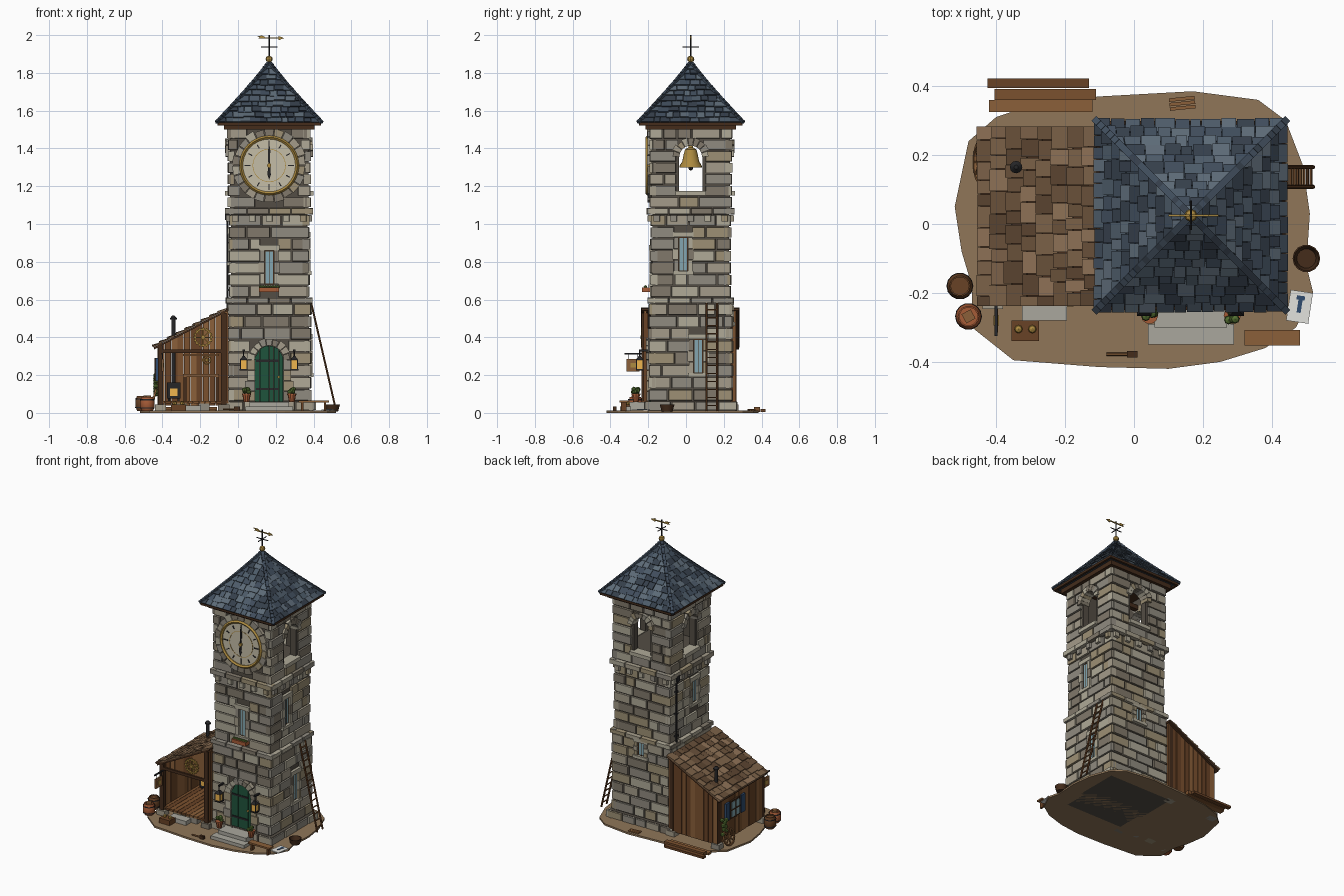
import bpy, bmesh, random
from math import pi, sin, cos, sqrt
from mathutils import Matrix, Vector

if "Cube" in bpy.data.objects:
    bpy.data.objects.remove(bpy.data.objects["Cube"])
random.seed(7)
T, R = Matrix.Translation, Matrix.Rotation
CX, CY = 0.165, 0.025
COL = dict(s0=(162,154,136), s1=(143,138,127), s2=(174,168,150), s3=(128,120,106), s4=(156,143,116), mortar=(84,78,70),
    r0=(78,91,104), r1=(66,78,92), r2=(93,106,118), r3=(56,65,76), k0=(122,97,73), k1=(104,81,60), k2=(140,112,86), k3=(90,69,51),
    w0=(122,82,50), w1=(104,68,42), w2=(138,96,60), dark=(70,48,33), iron=(42,42,44), brass=(172,138,66), cream=(196,188,166),
    green=(36,84,62), glass=(130,165,175), navy=(50,76,110), leaf=(84,110,52), clay=(165,92,58), glow=(240,180,80),
    dirt=(142,117,89), paper=(225,225,220), slab=(168,166,156))
STONE, SLATE, SHAKE, WOOD = ['s0','s1','s2','s3','s4'], ['r0','r1','r2','r3'], ['k0','k1','k2','k3'], ['w0','w1','w2']
MAT = {}
for n, c in COL.items():
    MAT[n] = bpy.data.materials.new(n)
    MAT[n].diffuse_color = [(v/255)**2.2 for v in c] + [1]
pick, rnd = random.choice, random.uniform
def F(k): return T((CX, CY, 0)) @ R(k*pi/2, 4, 'Z')   # tower side frame: u=x, outward=-y

class Part:
    def __init__(s, name): s.name, s.bm, s.ms, s.M = name, bmesh.new(), [], Matrix()
    def face(s, vs, m):
        if m not in s.ms: s.ms.append(m)
        s.bm.faces.new(vs).material_index = s.ms.index(m)
    def v(s, p): return s.bm.verts.new(s.M @ Vector(p))
    def loft(s, rings, m, closed=False):
        V = [[s.v(p) for p in r] for r in rings]; n = len(V[0])
        for a, b in list(zip(V, V[1:])) + ([(V[-1], V[0])] if closed else []):
            for i in range(n): s.face([a[i], a[(i+1) % n], b[(i+1) % n], b[i]], m)
        if not closed: s.face(V[0][::-1], m); s.face(V[-1], m)
    def box(s, c, d, m, rot=None, taper=0):
        L = T(c) @ (rot or Matrix()); x, y, z = [q/2 for q in d]   # taper narrows the -y side
        s.loft([[L @ Vector((a*(x-t), w, b*(z-t))) for a, b in ((-1,-1),(1,-1),(1,1),(-1,1))] for w, t in ((y, 0), (-y, taper))], m)
    def span(s, x0, x1, y0, y1, z0, z1, m, taper=0):
        s.box(((x0+x1)/2, (y0+y1)/2, (z0+z1)/2), (x1-x0, y1-y0, z1-z0), m, None, taper)
    def lathe(s, prof, c, m, n=12, rot=None, closed=False, a0=0):
        L = T(c) @ (rot or Matrix())
        s.loft([[L @ Vector((r*cos(a0+2*pi*i/n), r*sin(a0+2*pi*i/n), z)) for i in range(n)] for r, z in prof], m, closed)
    def rod(s, a, b, r, m, n=8):
        d = Vector(b) - Vector(a)
        s.lathe([(r, 0), (r, d.length)], a, m, n, d.to_track_quat('Z', 'Y').to_matrix().to_4x4())
    def prism(s, pts, y0, y1, m): s.loft([[(u, y, z) for u, z in pts] for y in (y0, y1)], m)
    def blob(s, c, r, m): s.lathe([(.0005, -r), (.8*r, -.6*r), (r, 0), (.8*r, .6*r), (.0005, r)], c, m, 8)
    def arc(s, uc, zc, r0, r1, a0, a1, n, y0, y1):   # voussoir stones
        for i in range(n):
            a, b = a0+(a1-a0)*(i+.04)/n, a0+(a1-a0)*(i+.96)/n; q = r1+rnd(-.006, .006)
            s.prism([(uc+r*cos(t), zc+r*sin(t)) for r, t in ((r0,a),(r0,b),(q,b),(q,a))], y0, y1-rnd(0,.005), pick(STONE))
    def done(s, smooth=False):
        bmesh.ops.recalc_face_normals(s.bm, faces=s.bm.faces[:])
        me = bpy.data.meshes.new(s.name); s.bm.to_mesh(me); s.bm.free()
        for m in s.ms: me.materials.append(MAT[m])
        o = bpy.data.objects.new(s.name, me); bpy.context.collection.objects.link(o)
        if smooth:
            bpy.context.view_layer.objects.active = o; o.select_set(True)
            bpy.ops.object.shade_smooth_by_angle(angle=.6); o.select_set(False)

# openings: centre u and half width as a function of height
def rect(u, w, z0, z1): return u, lambda z: w if z0 < z < z1 else 0
def arch(u, w, z0, zs): return u, lambda z: w if z0 < z < zs else (sqrt(max(0, w*w-(z-zs)**2)) if z >= zs else 0)
def disc(u, zc, r): return u, lambda z: sqrt(max(0, r*r-(z-zc)**2))

def courses(P, h, z0, z1, n, holes={}):
    for k in range(4):
        P.M = F(k)
        for r in range(n):
            a, b = z0+(z1-z0)*r/n, z0+(z1-z0)*(r+1)/n
            e = h+.012 if (r+k) % 2 else h-.002
            segs = [(-e, e)]
            for u, f in holes.get(k, []):
                w = max(f(a+(b-a)*q) for q in (.1, .5, .9))
                if w: segs = [t for p, q in segs for t in ((p, min(q, u-w)), (max(p, u+w), q)) if t[1]-t[0] > .012]
            for p, q in segs:
                while q-p > .005:
                    l = rnd(.07, .16); l = q-p if q-p-l < .05 else l
                    P.span(p+.002, p+l-.002, -h-rnd(.007, .014), -h+.025, a+.002, b-.002, pick(STONE), .003); p += l

# tower stonework
WIN = [(0, 0, .68, .86, .202), (1, -.04, .75, .93, .202), (1, .04, .21, .39, .212), (2, 0, .48, .57, .212), (3, .05, .8, .95, .202)]
P = Part('tower_core')
for h, a, b in ((.236, 0, .06), (.212, 0, .6), (.202, .6, 1.06), (.208, 1.05, 1.17)):
    P.span(CX-h, CX+h, CY-h, CY+h, a, b, 'mortar')
P.M = F(0); P.span(-.208, .208, -.208, -.16, 1.17, 1.53, 'mortar')
U = [(-.208, 1.17), (-.062, 1.17)] + [(-.062*cos(i*pi/10), 1.355+.062*sin(i*pi/10)) for i in range(11)] + [(.062, 1.17), (.208, 1.17), (.208, 1.53), (-.208, 1.53)]
for k in (1, 2, 3): P.M = F(k); P.prism(U, -.208, -.165, 'mortar')
P.done()
H = {k: [rect(u, .045, a-.02, b+.025) for q, u, a, b, h in WIN if q == k] for k in range(4)}
P = Part('tower_stones')
courses(P, .236, .01, .062, 1)
H[0].append(arch(0, .11, .06, .28))
courses(P, .212, .062, .58, 8, H)
courses(P, .202, .61, 1.05, 7, H)
courses(P, .208, 1.085, 1.51, 7, {0: [disc(0, 1.31, .185)], **{k: [arch(0, .075, 1.17, 1.355)] for k in (1, 2, 3)}})
for k in range(4):   # string course, corbels and ledge
    P.M = F(k)
    for i in range(4):
        P.span(-.23+.115*i, -.117+.115*i, -.23, -.19, .58, .61, pick(STONE), .003)
        P.span(-.233+.1165*i, -.118+.1165*i, -.233, -.19, 1.05, 1.085, pick(STONE), .003)
    for i in range(5): P.span(-.2+.09*i, -.16+.09*i, -.228, -.19, 1.01, 1.05, pick(STONE), .004)
    if k: P.arc(0, 1.355, .06, .098, 0, pi, 9, -.165, -.228); P.span(-.08, .08, -.235, -.165, 1.15, 1.175, 's2')
P.M = F(0)
P.arc(0, 1.31, .155, .195, 0, 2*pi, 22, -.2, -.226)
P.arc(0, .28, .077, .115, 0, pi, 9, -.2, -.233)
for i in range(4):
    for sg in (-1, 1): P.box((sg*(.096+.006*(i % 2)), -.217, .088+.055*i), (.04+.012*(i % 2), .034, .052), pick(STONE))
for k, u, a, b, h in WIN:   # window surrounds
    P.M = F(k)
    P.span(u-.055, u+.055, -h-.018, -h, b, b+.028, 's2'); P.span(u-.055, u+.055, -h-.022, -h, a-.02, a, 's2')
    for i in range(3):
        for sg in (-1, 1): P.box((u+sg*(.037+.004*(i % 2)), -h-.008, a+(b-a)*(i+.5)/3), (.024+.008*(i % 2), .018, (b-a)/3-.003), pick(STONE))
P.done()
P = Part('tower_windows')
for k, u, a, b, h in WIN:
    P.M = F(k); P.span(u-.025, u+.025, -h-.004, -h, a, b, 'dark'); P.span(u-.019, u+.019, -h-.006, -h, a+.005, b-.005, 'glass')
    P.span(u-.002, u+.002, -h-.008, -h, a, b, 'dark')
P.done()
# arched door
P = Part('door'); P.M = F(0)
for i in range(6):
    x = [-.075+.025*i+.001, -.075+.025*(i+1)-.001]
    z = [.28+sqrt(max(0, .0757**2-q*q)) for q in x]
    P.prism([(x[0], .06), (x[1], .06), (x[1], z[1]), (x[0], z[0])], -.21, -.222, 'green')
for z in (.12, .27): P.span(-.07, .05, -.226, -.21, z, z+.012, 'iron')
P.lathe([(.007, 0), (.007, .01)], (.05, -.22, .19), 'brass', 8, R(pi/2, 4, 'X'))
P.done()
P = Part('front_steps')
P.span(.06, .27, -.3, -.22, .01, .058, 'slab'); P.span(.04, .29, -.35, -.29, .01, .034, 'slab'); P.span(-.325, -.195, -.28, -.22, .01, .04, 'slab')
P.done()
# clock
P = Part('clock'); P.M = F(0); X = R(pi/2, 4, 'X')
P.lathe([(.148, 0), (.148, .018)], (0, -.208, 1.31), 'cream', 40, X)
P.lathe([(.139, 0), (.158, 0), (.158, .022), (.149, .032), (.139, .024)], (0, -.208, 1.31), 'brass', 40, X, True)
P.lathe([(.085, .017), (.088, .017), (.088, .02), (.085, .02)], (0, -.208, 1.31), 'brass', 32, X, True)
for i in range(12):
    a = i*pi/6; P.box((.115*sin(a), -.228, 1.31+.115*cos(a)), (.006, .005, .032 if i % 3 == 0 else .022), 'iron', R(a, 4, 'Y'))
P.prism([(-.004, 1.28), (.004, 1.28), (.006, 1.39), (0, 1.43), (-.006, 1.39)], -.228, -.233, 'iron')
P.prism([(-.004, 1.33), (.004, 1.33), (.009, 1.26), (0, 1.235), (-.009, 1.26)], -.233, -.237, 'iron')
P.lathe([(.011, 0), (.011, .012)], (0, -.228, 1.31), 'brass', 12, X)
P.done(True)
# bell
P = Part('bell')
P.lathe([(.06, 1.3), (.058, 1.31), (.045, 1.33), (.037, 1.37), (.03, 1.395), (.012, 1.405), (.008, 1.43)], (CX, CY, 0), 'brass', 20)
P.blob((CX, CY, 1.295), .012, 'iron')
P.box((CX, CY, 1.44), (.36, .03, .03), 'dark'); P.done(True)
# roofs
def shingles(P, D, Z, W, n, w, mats, tilt):
    N = Vector((0, -cos(tilt), sin(tilt)))
    for i in range(n):
        u, W0 = -W(i/n), W(i/n)
        while u < W0-.002:
            l = rnd(.7, 1.35)*w; l = W0-u if W0-u-l < w*.4 else l
            t0, t1 = i/n-(rnd(0, .25)/n if i else 0), min(1, (i+1.15)/n)
            q = W(t1); cl = lambda x: max(-q, min(q, x)); a, b, th = u+.001, u+l-.001, rnd(.009, .015)
            p = [Vector((x, -D(t), Z(t))) for x, t in ((a, t0), (b, t0), (cl(b), t1), (cl(a), t1))]
            if p[2].x-p[3].x < .0005: p[2].x += .0005
            P.loft([[v-N*.001 for v in p], [p[0]+N*th, p[1]+N*th, p[2]+N*.003, p[3]+N*.003]], pick(mats)); u += l
D = lambda t: .272*max(0, 1-t)**1.1
Z = lambda t: 1.535+.315*t
P = Part('tower_roof')
P.lathe([(1.414*(D(i/8)-.002)+.004, Z(i/8)-.004) for i in range(9)], (CX, CY, 0), 'r3', 4, None, False, pi/4)
P.lathe([(.24*1.414, 1.5), (.24*1.414, 1.53)], (CX, CY, 0), 'dark', 4, None, False, pi/4)
for k in range(4):
    P.M = F(k); shingles(P, D, Z, D, 11, .045, SLATE, .72)
    P.span(-.272, .272, -.274, -.26, 1.522, 1.54, 'dark')
    for i in range(22):   # hip caps
        t = i/22; P.box((D(t), -D(t), Z(t)+.01), (.02, .022, .014), pick(SLATE[1::2]), R(pi/4, 4, 'Z') @ R(.6, 4, 'X'))
P.done()
zr = lambda x: .345+(x+.45)*.52
P = Part('shed_roof')
P.prism([(-.445, zr(-.445)-.012), (-.05, zr(-.05)-.012), (-.05, zr(-.05)), (-.445, zr(-.445))], -.235, .28, 'dark')
P.M = T((-.05, .0225, 0)) @ R(1.5*pi, 4, 'Z')
shingles(P, lambda t: .4*(1-t), lambda t: .347+.208*t, lambda t: .262, 9, .05, SHAKE, 1.09)
P.done()
# weather vane
P = Part('weather_vane')
P.blob((CX, CY, 1.873), .019, 'brass'); P.rod((CX, CY, 1.84), (CX, CY, 2), .004, 'iron')
for d in ((.043, 0), (0, .043)): P.rod((CX-d[0], CY-d[1], 1.937), (CX+d[0], CY+d[1], 1.937), .003, 'iron')
P.M = T((CX, CY, 1.984))
P.prism([(-.06, -.003), (.05, -.003), (.05, -.011), (.08, 0), (.05, .011), (.05, .003), (-.02, .004), (-.035, .013), (-.065, .012), (-.05, .004)], -.003, .003, 'brass')
P.done()
# lean-to shed
P = Part('shed_walls')
for i in range(11):   # back planks and front gable boards
    a, b = -.42+i*.0335, -.42+(i+1)*.0335-.002
    for y0, y1, z in ((.25, .262+rnd(0, .006), .04), (-.222, -.21+rnd(-.003, .003), .325)):
        P.prism([(a, z), (b, z), (b, zr(b)-.01), (a, zr(a)-.01)], y0, y1, pick(WOOD))
for i in range(13): P.span(-.42-rnd(0, .006), -.405, -.215+i*.0365, -.18+i*.0365, .04, .35, pick(WOOD))
for i in range(12): P.span(-.415+i*.03, -.387+i*.03, -.23, .255, .05, .063, pick(WOOD))
for x in (-.41, -.075):
    for y in (-.222, .252):
        P.span(x-.014, x+.014, y-.014, y+.014, .03, zr(x)-.01, 'dark'); P.span(x-.03, x+.03, y-.025, y+.025, 0, .045, pick(STONE))
for x in (-.3, -.18): P.span(x-.03, x+.03, -.225, -.18, 0, .05, pick(STONE))
P.span(-.42, -.06, -.232, -.218, .318, .336, 'dark')
P.span(-.09, -.05, -.225, -.2, .05, .53, 'w1')
P.done()
P = Part('shed_window')
P.span(-.434, -.4, .04, .14, .17, .29, 'dark'); P.span(-.437, -.4, .05, .13, .18, .28, 'glass')
P.span(-.441, -.43, .087, .093, .17, .29, 'dark'); P.span(-.441, -.43, .04, .14, .227, .233, 'dark')
for y in (-.015, .15): P.span(-.436, -.42, y, y+.04, .17, .29, 'navy')
P.done()
P = Part('workbench')
P.span(-.29, -.1, .13, .235, .19, .205, 'w2'); P.span(-.29, -.1, .225, .245, .3, .312, 'w2')
for x in (-.28, -.11):
    for y in (.14, .225): P.span(x-.008, x+.008, y-.008, y+.008, .06, .19, 'dark')
P.done()
P = Part('stove')
P.span(-.375, -.305, .12, .2, .075, .16, 'iron'); P.span(-.36, -.32, .116, .13, .09, .13, 'glow')
for x in (-.365, -.315): P.span(x-.006, x+.006, .13, .19, .06, .08, 'iron')
P.rod((-.342, .165, .15), (-.342, .165, .5), .011, 'iron', 12); P.lathe([(.018, .495), (.018, .502), (.006, .515)], (-.342, .165, 0), 'iron', 12)
P.done(True)
def wheel(name, c, rot, r, m, teeth):
    P = Part(name); P.M = T(c) @ rot
    P.lathe([(r*.78, -.005), (r*.94, -.005), (r*.94, .005), (r*.78, .005)], (0, 0, 0), m, 20, None, True)
    P.lathe([(r*.2, -.007), (r*.2, .007)], (0, 0, 0), m, 10)
    for i in range(4): P.box((0, 0, 0), (r*1.7, r*.11, .007), m, R(i*pi/4, 4, 'Z'))
    for i in range(teeth): P.box((r*.96*cos(i*2*pi/teeth), r*.96*sin(i*2*pi/teeth), 0), (r*.16, r*.16, .009), m, R(i*2*pi/teeth, 4, 'Z'))
    P.done()
wheel('gable_gear', (-.185, -.233, .4), X, .05, 'brass', 16)
wheel('small_gear', (-.165, .24, .28), X, .025, 'brass', 10)
wheel('cart_wheel', (-.448, .18, .072), R(pi/2+.25, 4, 'Y'), .062, 'w2', 0)
# lanterns, pots, planter
P = Part('lanterns')
for x in (.03, .298):
    P.span(x-.006, x+.006, -.25, -.19, .325, .335, 'iron'); P.rod((x, -.245, .33), (x, -.245, .29), .003, 'iron')
    P.lathe([(.03, .28), (.008, .3)], (x, -.245, 0), 'iron', 4, None, False, pi/4); P.span(x-.021, x+.021, -.266, -.224, .225, .233, 'iron')
    P.span(x-.016, x+.016, -.261, -.229, .232, .282, 'glow')
    for a in (-.017, .017):
        for b in (-.017, .017): P.box((x+a, -.245+b, .256), (.005, .005, .052), 'iron')
P.done()
P = Part('flower_pots')
for x in (.045, .285):
    P.lathe([(.015, .058), (.022, .095), (.025, .095), (.025, .103)], (x, -.265, 0), 'clay', 10)
    for i in range(5): P.blob((x+rnd(-.014, .014), -.265+rnd(-.014, .014), .115+rnd(-.006, .012)), .013, 'leaf')
P.span(.112, .218, -.232, -.19, .64, .665, 'clay')
for i in range(8): P.blob((.12+.013*i, -.215, .667), .009, 'leaf')
for i in range(8): P.blob((-.435, .21+rnd(-.03, .03), .1+.014*i), .014, 'leaf')
P.done()
P = Part('drain_pipe')
P.rod((-.055, .18, .53), (-.055, .18, 1.03), .006, 'iron'); P.box((-.055, .18, 1.04), (.03, .03, .04), 'iron')
for z in (.65, .8, .95): P.box((-.05, .18, z), (.022, .022, .01), 'iron')
P.done()
P = Part('hanging_sign')
P.span(-.404, -.396, -.325, -.21, .31, .318, 'iron'); P.span(-.405, -.395, -.315, -.245, .22, .285, 'w2'); P.span(-.408, -.392, -.295, -.265, .24, .265, 'brass')
for y in (-.305, -.255): P.rod((-.4, y, .28), (-.4, y, .315), .002, 'iron', 6)
P.done()
# ladder on the right side
P = Part('ladder')
for y in (.108, .165): P.rod((.52, y, .01), (.388, y, .58), .006, 'w1', 6)
for i in range(13):
    t = (i+.7)/13.5; P.rod((.52-.132*t, .108, .01+.57*t), (.52-.132*t, .165, .01+.57*t), .004, 'w0', 6)
P.done()
# yard props
P = Part('barrels')
for x, y, h, m in ((-.505, -.18, .09, 'w1'), (-.48, -.268, .085, 'clay')):
    P.lathe([(.028, .01), (.038, h*.35), (.038, h*.7), (.03, h), (.026, h), (.026, h-.008)], (x, y, 0), m, 14)
    for z in (.28, .78): P.lathe([(.037, h*z), (.039, h*z), (.039, h*z+.006), (.037, h*z+.006)], (x, y, 0), 'iron', 14, None, True)
P.box((-.48, -.268, .085), (.03, .03, .012), 'w2', R(.5, 4, 'Z'))
P.lathe([(.03, .008), (.04, .045), (.036, .045), (.028, .015)], (.5, -.1, 0), 'dark', 14)
P.done(True)
P = Part('yard_props')
for x0, x1, y0, y1, z, m in ((-.42, -.12, .325, .36, .02, 'w2'), (-.405, -.11, .36, .392, .03, 'w0'), (-.425, -.13, .395, .422, .02, 'w1')):
    P.span(x0, x1, y0, y1, .005, z, m)
P.span(-.355, -.275, -.34, -.28, .01, .045, 'w1')
for x in (-.335, -.295): P.blob((x, -.305, .05), .012, 'brass')
P.span(.32, .482, -.352, -.308, .055, .066, 'w2')
for x in (.34, .46): P.span(x-.006, x+.006, -.345, -.315, .01, .055, 'w1')
P.rod((-.08, -.378, .02), (-.02, -.378, .02), .005, 'w2', 6); P.box((-.005, -.378, .022), (.03, .018, .022), 'dark')
P.M = T((.48, -.24, .015)) @ R(-.15, 4, 'Z')
P.box((0, 0, 0), (.065, .09, .006), 'paper'); P.box((0, .005, .004), (.012, .045, .003), 'navy'); P.box((0, .026, .004), (.024, .012, .003), 'navy')
P.M = T((.14, .35, .015)) @ R(.1, 4, 'Z')
for i in range(3): P.box((0, -.013+.013*i, 0), (.075, .01, .008), 'w2')
P.done()
# ground patch
P = Part('ground_patch'); P.M = R(-pi/2, 4, 'X')
P.prism([(-.48,.24),(-.4,.31),(-.28,.35),(-.1,.37),(.17,.385),(.36,.36),(.44,.3),(.49,.17),(.51,.03),(.5,-.12),(.52,-.2),(.47,-.3),(.38,-.36),(.25,-.4),
    (.1,-.42),(-.1,-.415),(-.35,-.395),(-.47,-.3),(-.47,-.18),(-.5,-.08),(-.52,.05)], 0, -.012, 'dirt')
P.done()

for m in bpy.data.materials:
    if m.users and not m.is_grease_pencil:
        m.use_nodes = True
        m.node_tree.nodes["Principled BSDF"].inputs["Base Color"].default_value = m.diffuse_color
